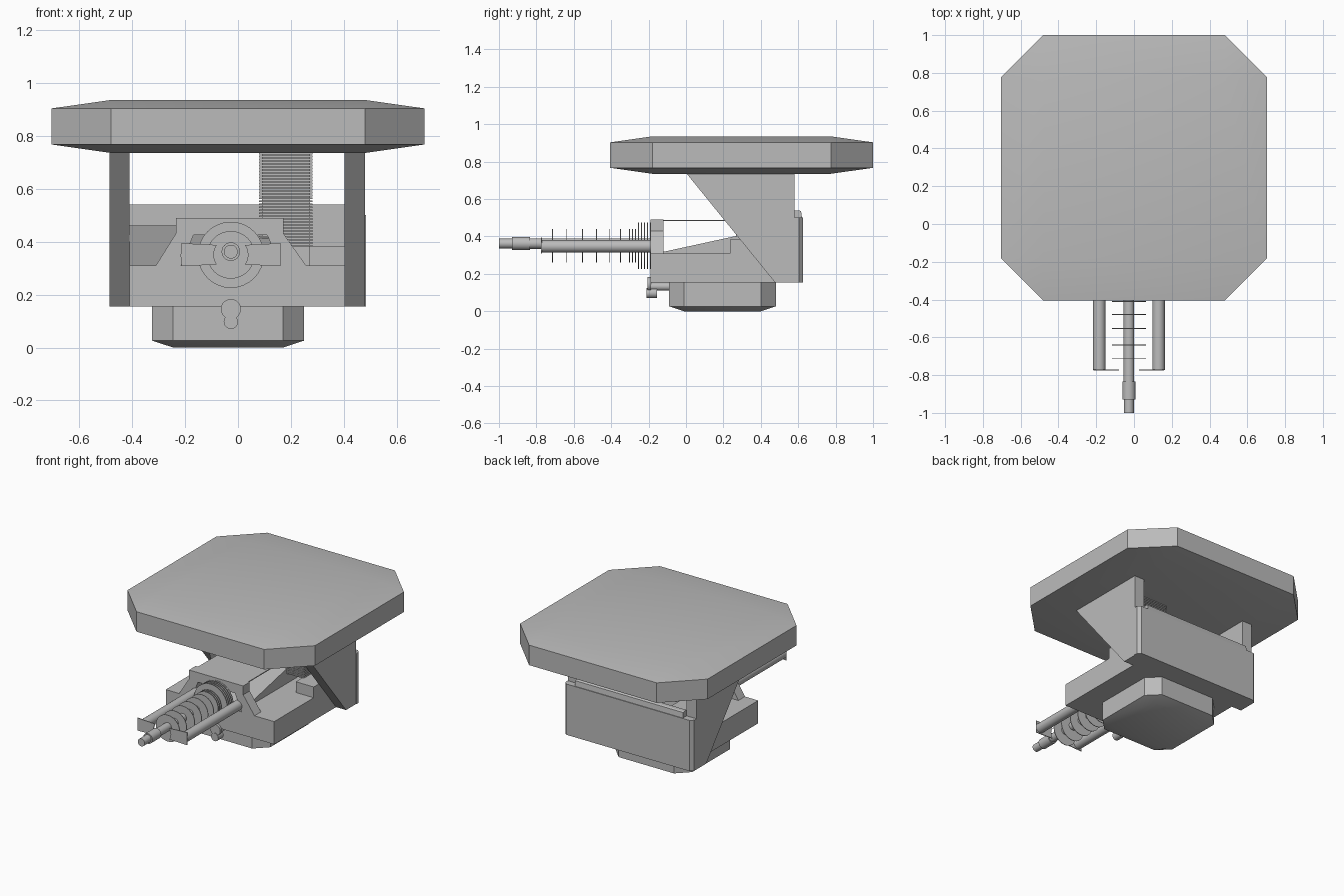
import bpy, bmesh, math
from mathutils import Vector

if "Cube" in bpy.data.objects:
    bpy.data.objects.remove(bpy.data.objects["Cube"])

CX = -0.027      # axis of the barrel assembly
BZ = 0.362       # barrel height

grey = bpy.data.materials.new("painted grey metal")
grey.diffuse_color = (0.5, 0.5, 0.5, 1)
grey.use_nodes = True
grey.node_tree.nodes["Principled BSDF"].inputs["Base Color"].default_value = grey.diffuse_color


def finish(name, bm, smooth=False):
    bmesh.ops.recalc_face_normals(bm, faces=bm.faces)
    me = bpy.data.meshes.new(name)
    bm.to_mesh(me)
    bm.free()
    ob = bpy.data.objects.new(name, me)
    bpy.context.collection.objects.link(ob)
    me.materials.append(grey)
    if smooth:
        bpy.ops.object.select_all(action='DESELECT')
        ob.select_set(True)
        bpy.context.view_layer.objects.active = ob
        bpy.ops.object.shade_smooth_by_angle(angle=math.radians(30))
    return ob


def prism(name, pts, axis, a, b):
    """Extrude a 2D outline along x (pts are y,z), y (x,z) or z (x,y)."""
    def place(p, t):
        return {'x': (t, p[0], p[1]), 'y': (p[0], t, p[1]), 'z': (p[0], p[1], t)}[axis]
    bm = bmesh.new()
    lo = [bm.verts.new(place(p, a)) for p in pts]
    hi = [bm.verts.new(place(p, b)) for p in pts]
    bm.faces.new(lo)
    bm.faces.new(hi)
    n = len(pts)
    for i in range(n):
        j = (i + 1) % n
        bm.faces.new((lo[i], lo[j], hi[j], hi[i]))
    return finish(name, bm)


def box(name, x0, x1, y0, y1, z0, z1):
    return prism(name, [(x0, y0), (x1, y0), (x1, y1), (x0, y1)], 'z', z0, z1)


def rod(name, x, z, r, y0, y1, sides=24):
    bm = bmesh.new()
    bmesh.ops.create_cone(bm, cap_ends=True, segments=sides, radius1=r, radius2=r, depth=y1 - y0)
    for v in bm.verts:
        v.co = Vector((x + v.co.x, (y0 + y1) / 2 + v.co.z, z + v.co.y))
    return finish(name, bm, True)


def chamfered_block(name, x0, x1, y0, y1, z0, z1, inset, slope):
    """Octagonal block whose top and bottom slope gently to an inner rectangle."""
    bm = bmesh.new()
    i = inset
    for x, sx in ((x0, 1), (x1, -1)):
        for y, sy in ((y0, 1), (y1, -1)):
            for z, sz in ((z0, 1), (z1, -1)):
                bm.verts.new((x + sx * i, y + sy * i, z))
                bm.verts.new((x, y + sy * i, z + sz * slope))
                bm.verts.new((x + sx * i, y, z + sz * slope))
    bmesh.ops.convex_hull(bm, input=bm.verts)
    bmesh.ops.dissolve_limit(bm, angle_limit=0.01, verts=bm.verts, edges=bm.edges)
    return finish(name, bm, True)


# Top pad and foot
chamfered_block("top_pad", -0.705, 0.705, -0.405, 1.0, 0.735, 0.935, 0.225, 0.032)
chamfered_block("foot", -0.325, 0.25, -0.09, 0.48, 0.0, 0.20, 0.08, 0.026)

# Hull tray and side support plates
box("hull_tray", -0.41, 0.405, -0.19, 0.59, 0.155, 0.31)
side = [(0.0, 0.74), (0.58, 0.74), (0.58, 0.155), (0.475, 0.155)]
prism("left_support", side, 'x', -0.485, -0.41)
prism("right_support", side, 'x', 0.402, 0.48)

# Back plate with clipped outer edges, and the lip on top
c = 0.02
prism("back_plate", [(-0.485, 0.58), (0.484, 0.58), (0.484, 0.605), (0.484 - c, 0.625),
                     (-0.485 + c, 0.625), (-0.485, 0.605)], 'z', 0.155, 0.5)
prism("back_plate_lip", [(0.58, 0.5), (0.62, 0.5), (0.615, 0.535), (0.605, 0.54), (0.58, 0.54)],
      'x', -0.41, 0.402)

# Inner blocks and ramp on the tray
box("right_inner_block", 0.27, 0.405, 0.235, 0.585, 0.31, 0.383)
prism("left_inner_block", [(0.3, 0.31), (0.25, 0.46), (0.585, 0.46), (0.585, 0.31)], 'x', -0.41, -0.2)
prism("feed_ramp", [(-0.12, 0.31), (-0.12, 0.318), (0.28, 0.405), (0.585, 0.47), (0.585, 0.31)],
      'x', -0.2, 0.15)

# Front bracket arch and the thin cover running back from it
prism("front_arch", [(-0.31, 0.31), (-0.235, 0.43), (-0.235, 0.49), (0.172, 0.49), (0.172, 0.43),
                     (0.257, 0.31), (0.16, 0.31), (0.11, 0.425), (-0.168, 0.425), (-0.215, 0.31)],
      'y', -0.19, -0.12)
box("thin_cover", -0.22, 0.16, -0.13, 0.42, 0.482, 0.488)

# Ribbed feed belt hanging from the pad
box("feed_belt_core", 0.09, 0.272, 0.315, 0.405, 0.38, 0.74)
n = 32
for k in range(n):
    z = 0.38 + k * 0.36 / n
    box("feed_belt_link", 0.08, 0.282, 0.305, 0.415, z, z + 0.007)

# Barrel, muzzle and cooling discs
rod("barrel", CX, BZ, 0.028, -0.84, -0.13)
rod("muzzle_collar", CX, BZ, 0.035, -0.93, -0.835)
rod("muzzle_tip", CX, BZ, 0.026, -1.0, -0.925)
for y in (-0.714, -0.64, -0.553, -0.479, -0.41, -0.35, -0.302, -0.286, -0.27):
    rod("small_cooling_disc", CX, 0.35, 0.09, y - 0.002, y + 0.002, 32)
for k in range(5):
    y = -0.254 + 0.016 * k
    rod("large_cooling_disc", CX, 0.35, 0.125, y - 0.002, y + 0.002, 32)

# Guide tubes with end plates that have a hollowed inner edge
for s in (-1, 1):
    rod("guide_tube", CX + s * 0.157, 0.347, 0.033, -0.772, -0.13)
    arc = [(CX + s * 0.065 * math.cos(t), 0.35 + 0.065 * math.sin(t))
           for t in [math.radians(d) for d in (-35, -18, 0, 18, 35)]]
    prism("guide_end_plate", [(CX + s * 0.187, 0.308)] + arc + [(CX + s * 0.187, 0.394)],
          'y', -0.776, -0.77)

# Small sensor under the hull nose
rod("sensor_stem", CX, 0.132, 0.022, -0.195, -0.08, 16)
rod("sensor_head", CX, 0.145, 0.038, -0.207, -0.187, 20)
rod("sensor_lens", CX, 0.097, 0.027, -0.212, -0.155, 20)
